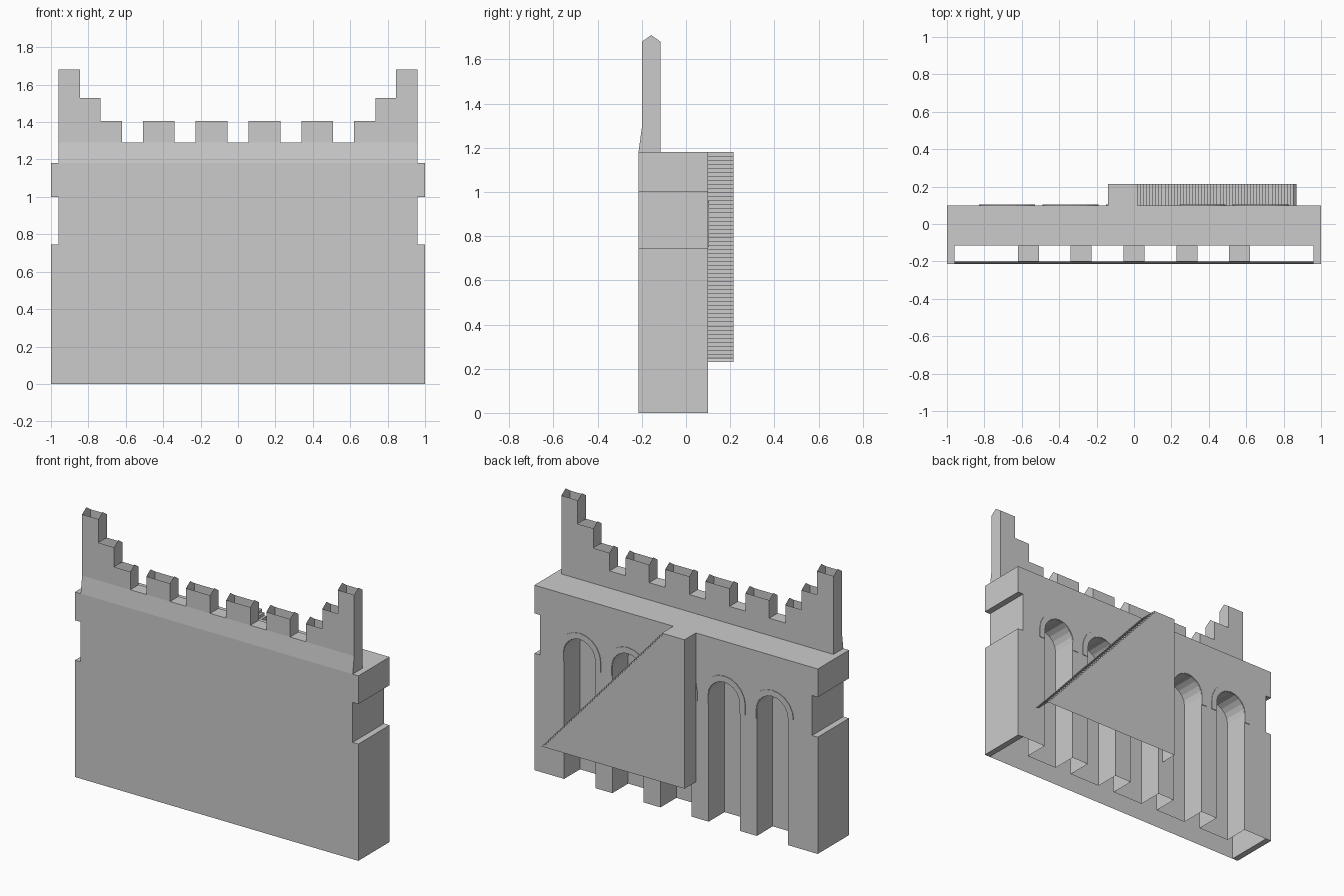
import bpy, bmesh, math

if "Cube" in bpy.data.objects:
    bpy.data.objects.remove(bpy.data.objects["Cube"])

FRONT, BACK, TOP = -0.215, 0.10, 1.18      # wall shell
PF, PB = -0.20, -0.115                     # parapet front / back


def make(name, faces, recalc=False):
    """Object from a list of faces, each a list of points."""
    bm = bmesh.new()
    for f in faces:
        bm.faces.new([bm.verts.new(p) for p in f])
    bmesh.ops.remove_doubles(bm, verts=bm.verts, dist=0.0002)
    if recalc:
        bmesh.ops.recalc_face_normals(bm, faces=bm.faces)
    me = bpy.data.meshes.new(name)
    bm.to_mesh(me)
    bm.free()
    ob = bpy.data.objects.new(name, me)
    bpy.context.collection.objects.link(ob)
    return ob


def plate(pts, y):
    return [(x, y, z) for x, z in pts]


def strip(pts, y0, y1):
    return [[(a[0], y0, a[1]), (b[0], y0, b[1]), (b[0], y1, b[1]), (a[0], y1, a[1])]
            for a, b in zip(pts, pts[1:])]


def arch(cx, r, foot, spring=0.81, n=10):
    """Round-headed arch outline from left foot to right foot."""
    arc = [(cx - r * math.cos(math.pi * i / n), spring + r * math.sin(math.pi * i / n))
           for i in range(n + 1)]
    return [(cx - r, foot)] + arc + [(cx + r, foot)]


CENTRES = [-0.68, -0.34, 0, 0.34, 0.68]

# Hollow wall, open underneath, with arched openings cut in the back outline
outline = [(-0.96, 0)]
for c in CENTRES:
    outline += arch(c, 0.11, 0)
outline += [(0.96, 0), (0.96, TOP), (-0.96, TOP)]
faces = [plate(outline, BACK)[::-1],
         plate([(-0.96, 0), (0.96, 0), (0.96, TOP), (-0.96, TOP)], FRONT),
         [(-0.96, PB, TOP), (0.96, PB, TOP), (0.96, BACK, TOP), (-0.96, BACK, TOP)]]
faces += strip([(0.96, 1.0), (0.96, 0.745)], BACK, FRONT)
faces += strip([(-0.96, 0.745), (-0.96, 1.0)], BACK, FRONT)
make("wall", faces)

# Niches behind the openings
faces = []
for c in CENTRES:
    a = arch(c, 0.11, 0)
    faces += strip(a, BACK, -0.06)
    faces.append(plate(a, -0.06))
make("niches", faces)

# Thin raised arch mouldings
faces = []
Y = BACK + 0.004
for c in CENTRES:
    o, i = arch(c, 0.15, 0.75), arch(c, 0.112, 0.75)
    for k in range(len(o) - 1):
        faces.append(plate([o[k], o[k + 1], i[k + 1], i[k]], Y))
    faces += strip(o, BACK, Y) + strip(i, BACK, Y)
    faces += strip([o[0], i[0]], BACK, Y) + strip([o[-1], i[-1]], BACK, Y)
make("arch_mouldings", faces, True)

# Corner blocks leaving a notch on each end
faces = []
for s in (-1, 1):
    for z0, z1 in ((0, 0.745), (1.0, TOP)):
        r = [(s * 0.96, z0), (s, z0), (s, z1), (s * 0.96, z1)]
        faces += [plate(r, FRONT), plate(r, BACK)] + strip(r + r[:1], FRONT, BACK)
make("corner_blocks", faces, True)

# Battlement: hollow, open-topped merlons with gabled ends
half = [(0.96, 1.68), (0.845, 1.53), (0.735, 1.405), (0.62, 1.29), (0.507, 1.405),
        (0.34, 1.29), (0.227, 1.405), (0.057, 1.29)]   # outer edge x, height
sections = []                                          # x0, x1, height
for k, (x, h) in enumerate(half):
    x1 = half[k + 1][0] if k + 1 < len(half) else -0.057
    sections.append((x1, x, h))
    if k + 1 < len(half):
        sections.append((-x, -x1, h))
sections.sort()
faces = [[(-0.96, FRONT, TOP), (0.96, FRONT, TOP), (0.96, PF, 1.29), (-0.96, PF, 1.29)],
         [(0.96, PB, TOP), (-0.96, PB, TOP), (-0.96, PB, 1.29), (0.96, PB, 1.29)]]
for x0, x1, h in sections:
    if h > 1.3:
        r = [(x0, 1.29), (x1, 1.29), (x1, h), (x0, h)]
        faces += [plate(r, PF), plate(r, PB)[::-1]]
    else:
        faces.append([(x0, PF, h), (x1, PF, h), (x1, PB, h), (x0, PB, h)])


def gable(x, z0, h, s):
    f = [(x, PF, z0), (x, PB, z0), (x, PB, h), (x, (PF + PB) / 2, h + 0.03), (x, PF, h)]
    return f if s > 0 else f[::-1]


for a, b in zip(sections, sections[1:]):
    lo, hi = sorted((a[2], b[2]))
    faces.append(gable(a[1], lo, hi, 1 if a[2] > b[2] else -1))
for s in (-1, 1):
    faces.append(gable(s * 0.96, 1.29, 1.68, s))
    f = [(s * 0.96, FRONT, TOP), (s * 0.96, PB, TOP), (s * 0.96, PB, 1.29), (s * 0.96, PF, 1.29)]
    faces.append(f if s > 0 else f[::-1])
make("battlement", faces)

# Back staircase with landing, open underneath
N, SX0, SX1, SZ, OUT = 52, 0.02, 0.87, 0.23, 0.215
dx, dz = (SX1 - SX0) / N, (TOP - SZ) / N
steps = [(-0.14, SZ), (-0.14, TOP), (SX0, TOP)]
for i in range(N):
    z = TOP - (i + 1) * dz
    steps.append((SX0 + i * dx, z))
    if i < N - 1:
        steps.append((SX0 + (i + 1) * dx, z))
    else:
        steps[-1] = (SX1, SZ)
make("staircase", strip(steps, BACK, OUT) + [plate(steps, OUT)])
